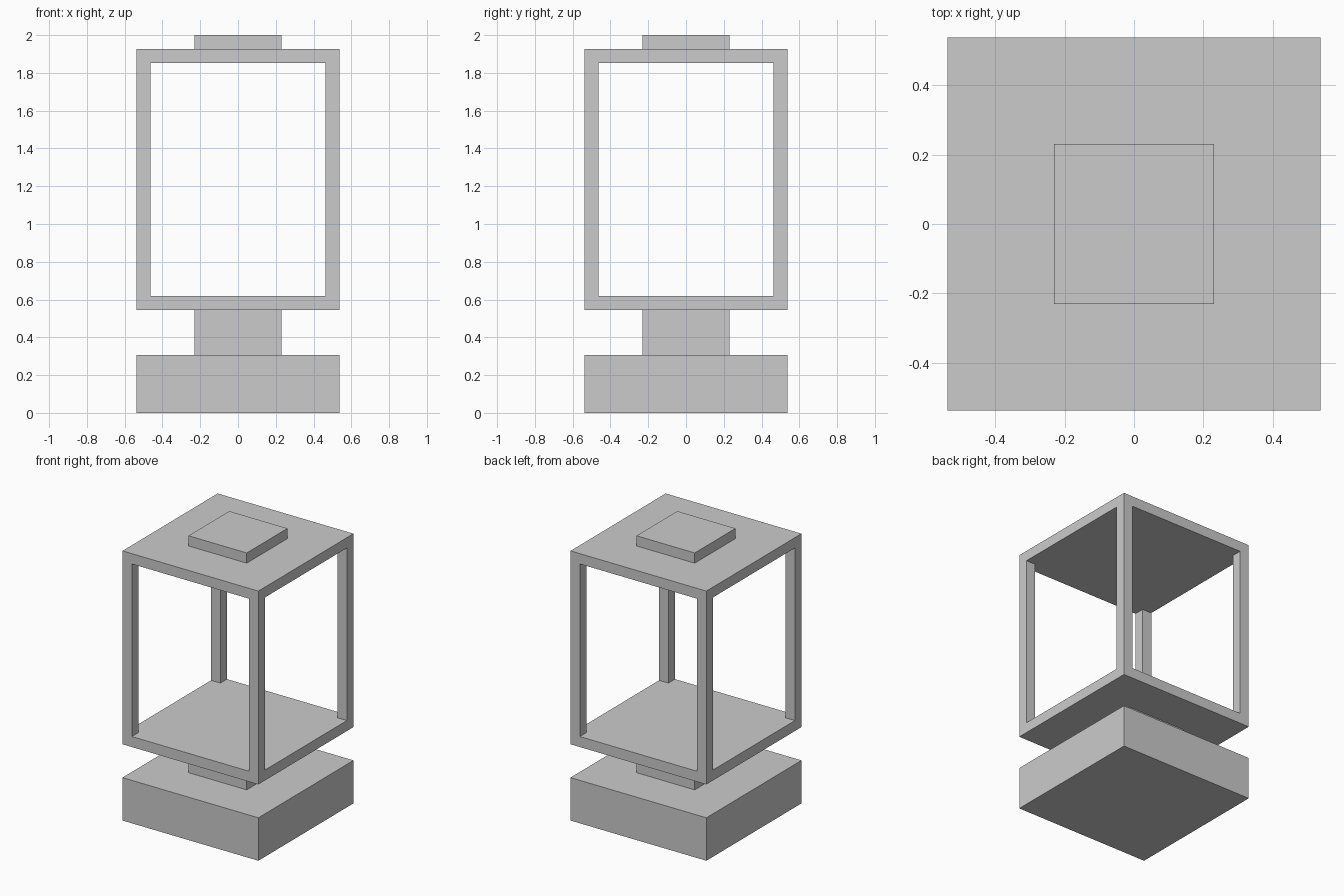
import bpy

if "Cube" in bpy.data.objects:
    bpy.data.objects.remove(bpy.data.objects["Cube"])

HALF = 0.537      # half width of base and frame
CAP = 0.23        # half width of neck and cap
POST = 0.074      # post thickness


def box(name, cx, cy, half, z0, z1):
    """Square block centred on (cx, cy), spanning z0 to z1."""
    bpy.ops.mesh.primitive_cube_add(size=1, location=(cx, cy, (z0 + z1) / 2))
    ob = bpy.context.object
    ob.name = name
    ob.scale = (2 * half, 2 * half, z1 - z0)
    bpy.ops.object.transform_apply(location=False, rotation=False, scale=True)
    return ob


# Stacked blocks, bottom to top
box("base", 0, 0, HALF, 0, 0.307)
box("neck", 0, 0, CAP, 0.307, 0.545)
box("frame_floor", 0, 0, HALF, 0.545, 0.62)
box("frame_roof", 0, 0, HALF, 1.853, 1.927)
box("cap", 0, 0, CAP, 1.927, 2.0)

# Four corner posts
c = HALF - POST / 2
for side, sx in (("left", -1), ("right", 1)):
    for end, sy in (("front", -1), ("back", 1)):
        box(f"{end}_{side}_post", sx * c, sy * c, POST / 2, 0.62, 1.853)
